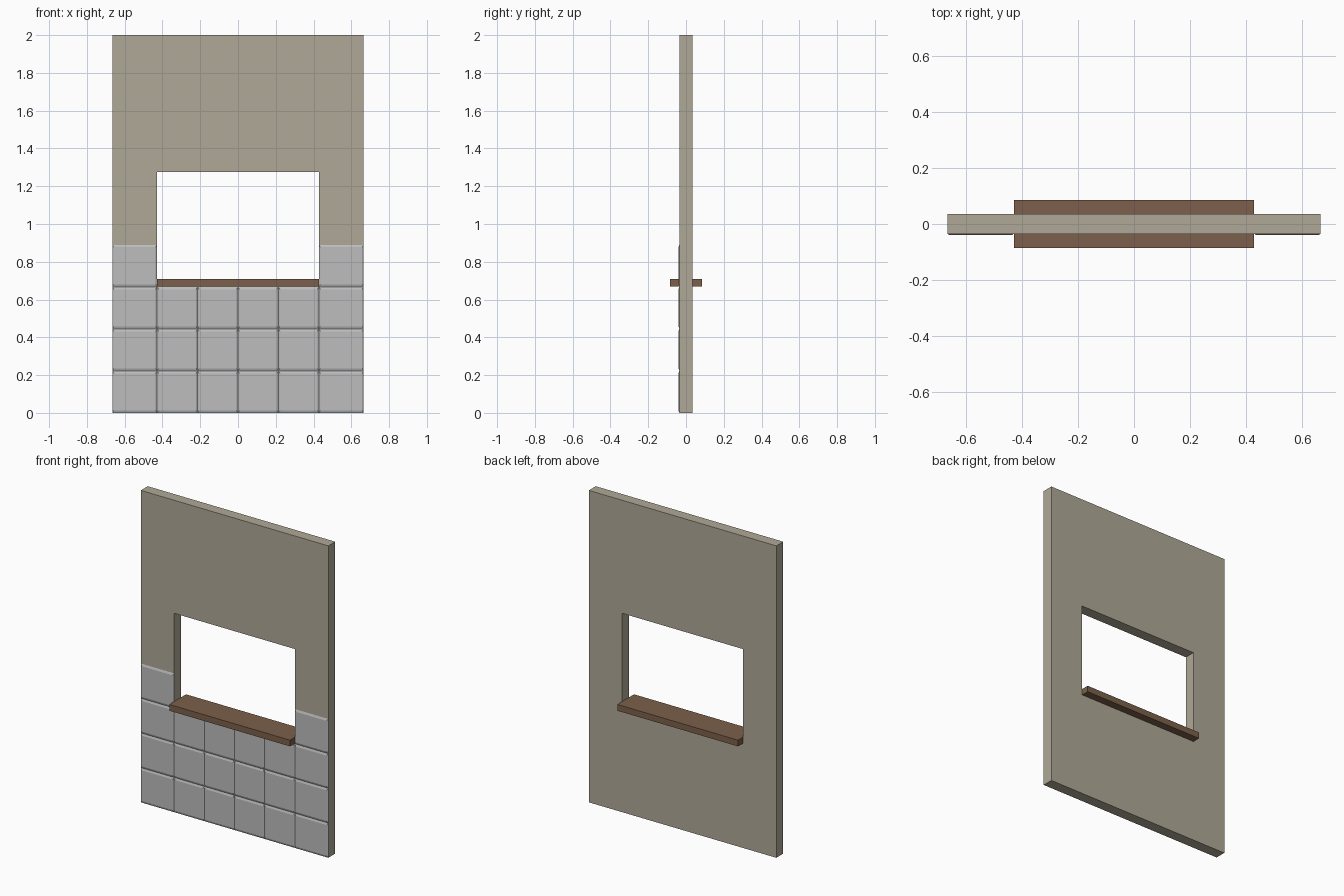
import bpy, bmesh

if "Cube" in bpy.data.objects:
    bpy.data.objects.remove(bpy.data.objects["Cube"])

W, H, T = 0.665, 2.0, 0.035          # wall half width, height, half thickness
OX, OZ0, OZ1 = 0.428, 0.67, 1.275    # opening half width, bottom, top


def material(name, rgb):
    m = bpy.data.materials.new(name)
    m.diffuse_color = (*rgb, 1)
    m.use_nodes = True
    m.node_tree.nodes["Principled BSDF"].inputs["Base Color"].default_value = m.diffuse_color
    return m


plaster = material("beige_plaster", (0.43, 0.395, 0.31))
tile_grey = material("light_grey_tile", (0.51, 0.51, 0.51))
wood = material("brown_wood", (0.20, 0.118, 0.07))


def make_object(name, bm, mat):
    bmesh.ops.recalc_face_normals(bm, faces=bm.faces)
    me = bpy.data.meshes.new(name)
    bm.to_mesh(me)
    bm.free()
    me.materials.append(mat)
    ob = bpy.data.objects.new(name, me)
    bpy.context.collection.objects.link(ob)
    return ob


# Wall: a ring of four faces around the opening, extruded backwards
bm = bmesh.new()
outer = [(-W, 0), (W, 0), (W, H), (-W, H)]
inner = [(-OX, OZ0), (OX, OZ0), (OX, OZ1), (-OX, OZ1)]
vo = [bm.verts.new((x, -T, z)) for x, z in outer]
vi = [bm.verts.new((x, -T, z)) for x, z in inner]
for i in range(4):
    j = (i + 1) % 4
    bm.faces.new((vo[i], vo[j], vi[j], vi[i]))
new = bmesh.ops.extrude_face_region(bm, geom=bm.faces[:], use_keep_orig=True)["geom"]
bmesh.ops.translate(bm, vec=(0, 2 * T, 0),
                    verts=[g for g in new if isinstance(g, bmesh.types.BMVert)])
make_object("wall", bm, plaster)

# Sill: board running through the opening
bm = bmesh.new()
bmesh.ops.create_cube(bm, size=1)
bmesh.ops.scale(bm, vec=(2 * OX, 0.17, 0.04), verts=bm.verts)
bmesh.ops.translate(bm, vec=(0, 0, OZ0 + 0.02), verts=bm.verts)
make_object("sill", bm, wood)


# Tiles: shallow raised panels with chamfered rims
def tile(name, x0, x1, z0, z1):
    bm = bmesh.new()
    rings = []
    for y, dx, dz in ((-T, 0, 0), (-T - 0.001, 0.002, 0.002), (-T - 0.005, 0.008, 0.013)):
        rings.append([bm.verts.new((x, y, z)) for x, z in (
            (x0 + dx, z0 + dz), (x1 - dx, z0 + dz), (x1 - dx, z1 - dz), (x0 + dx, z1 - dz))])
    for a, b in zip(rings, rings[1:]):
        for i in range(4):
            j = (i + 1) % 4
            bm.faces.new((a[i], a[j], b[j], b[i]))
    bm.faces.new(rings[-1])
    bm.faces.new(rings[0][::-1])
    make_object(name, bm, tile_grey)


columns = [-W, -OX, -OX / 2, 0, OX / 2, OX, W]
pitch = 0.2225
for row in range(4):
    for col in range(6):
        if row == 3 and col not in (0, 5):   # top row only beside the opening
            continue
        tile(f"tile_{row}_{col}", columns[col], columns[col + 1],
             row * pitch, (row + 1) * pitch)
